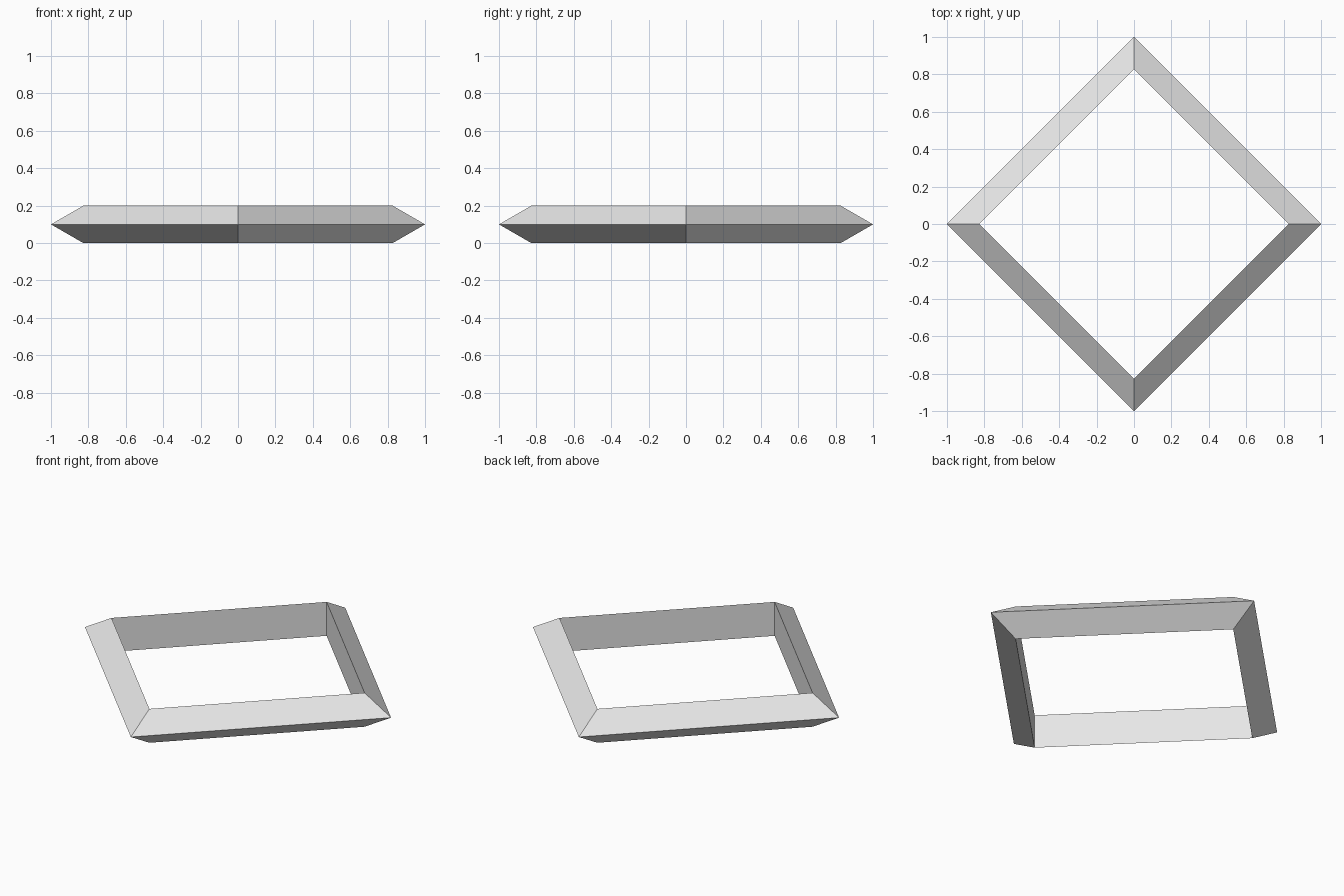
import bpy, bmesh, math

if "Cube" in bpy.data.objects:
    bpy.data.objects.remove(bpy.data.objects["Cube"])

# Square ring with a triangular cross-section (sharp edge facing outwards)
MINOR = 0.2 / math.sqrt(3)
MAJOR = 1.0 - MINOR
SIDES, SECTION = 4, 3

bm = bmesh.new()
rings = []
for i in range(SIDES):
    a = 2 * math.pi * i / SIDES
    ring = []
    for j in range(SECTION):
        b = 2 * math.pi * j / SECTION
        r = MAJOR + MINOR * math.cos(b)
        ring.append(bm.verts.new((r * math.cos(a), r * math.sin(a), 0.1 + MINOR * math.sin(b))))
    rings.append(ring)

# Bridge neighbouring sections with flat quads
for i in range(SIDES):
    p, q = rings[i], rings[(i + 1) % SIDES]
    for j in range(SECTION):
        k = (j + 1) % SECTION
        bm.faces.new((p[j], q[j], q[k], p[k]))
bmesh.ops.recalc_face_normals(bm, faces=bm.faces)

mesh = bpy.data.meshes.new("square_ring")
bm.to_mesh(mesh)
bm.free()

# Single light grey colour
grey = bpy.data.materials.new("light grey")
grey.diffuse_color = (0.8, 0.8, 0.8, 1.0)
grey.use_nodes = True
grey.node_tree.nodes["Principled BSDF"].inputs["Base Color"].default_value = grey.diffuse_color
mesh.materials.append(grey)

square_ring = bpy.data.objects.new("square_ring", mesh)
bpy.context.collection.objects.link(square_ring)
